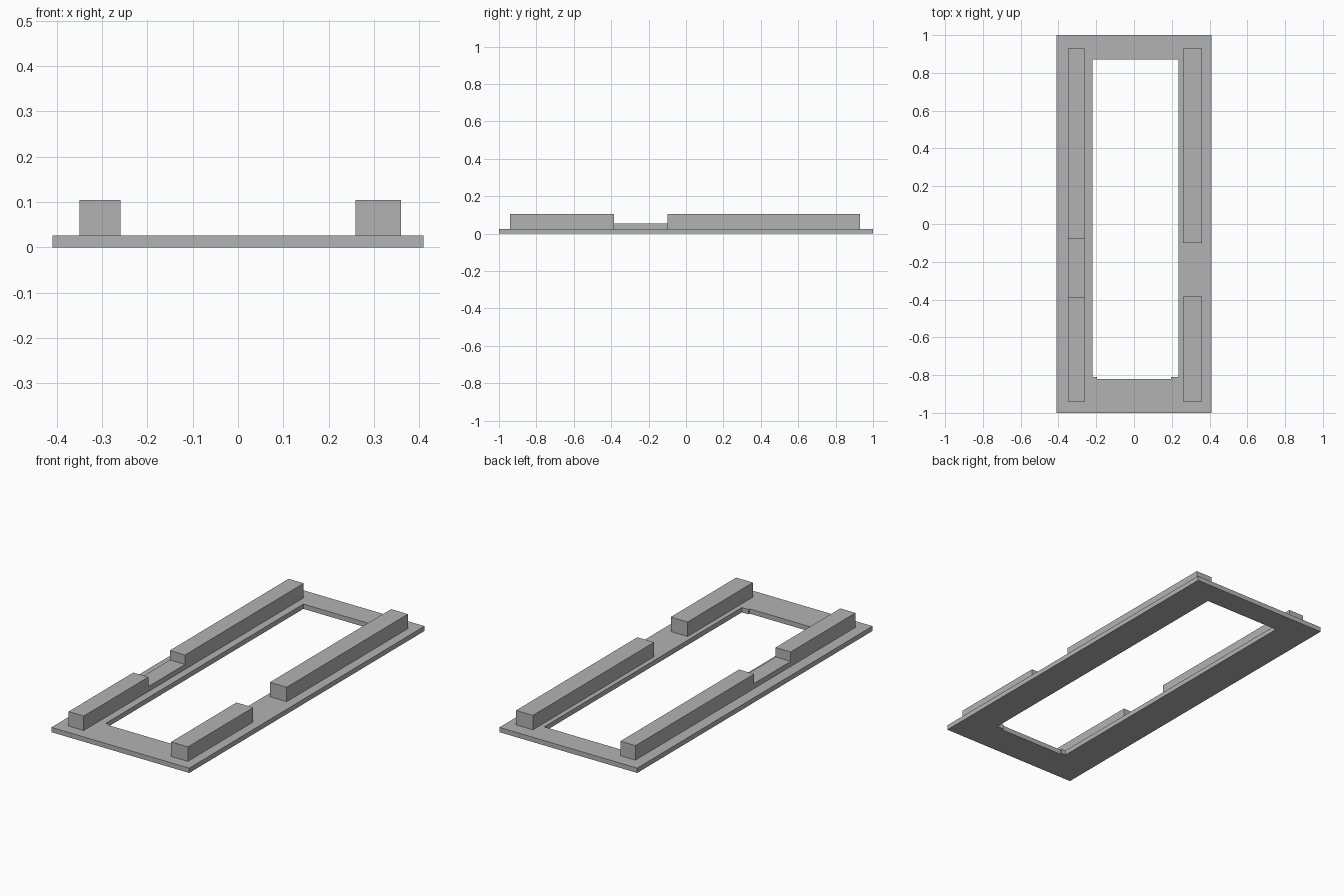
import bpy
import bmesh

cube = bpy.data.objects.get("Cube")
if cube:
    bpy.data.objects.remove(cube, do_unlink=True)

GREY = (0.45, 0.45, 0.45, 1)
grey = bpy.data.materials.new("plain grey")
grey.use_nodes = True
grey.diffuse_color = GREY
grey.node_tree.nodes["Principled BSDF"].inputs["Base Color"].default_value = GREY

BASE_TOP, LINK_TOP, RAIL_TOP = 0.026, 0.053, 0.104


def prism(name, loops, bottom, top):
    """Extrude a flat outline (with optional hole loops) from bottom to top."""
    bm = bmesh.new()
    for loop in loops:
        verts = [bm.verts.new((x, y, bottom)) for x, y in loop]
        for a, b in zip(verts, verts[1:] + verts[:1]):
            bm.edges.new((a, b))
    bmesh.ops.triangle_fill(bm, use_beauty=True, edges=bm.edges[:])
    extruded = bmesh.ops.extrude_face_region(bm, geom=bm.faces[:], use_keep_orig=True)
    moved = [g for g in extruded["geom"] if isinstance(g, bmesh.types.BMVert)]
    bmesh.ops.translate(bm, verts=moved, vec=(0, 0, top - bottom))
    bmesh.ops.recalc_face_normals(bm, faces=bm.faces[:])
    mesh = bpy.data.meshes.new(name)
    bm.to_mesh(mesh)
    bm.free()
    mesh.materials.append(grey)
    obj = bpy.data.objects.new(name, mesh)
    bpy.context.collection.objects.link(obj)
    return obj


def rect(x0, x1, y0, y1):
    return [(x0, y0), (x1, y0), (x1, y1), (x0, y1)]


# Flat frame, with small steps in the front corners of its opening
opening = [(-0.22, 0.87), (-0.22, -0.81), (-0.195, -0.81), (-0.195, -0.82),
           (0.195, -0.82), (0.195, -0.81), (0.235, -0.81), (0.235, 0.87)]
prism("base_frame", [rect(-0.41, 0.41, -1, 1), opening], 0, BASE_TOP)

# Raised rails on both sides, and the low link between the right-hand pair
right, left = (-0.35, -0.26), (0.26, 0.36)
for name, side, y0, y1, top in (
        ("right_front_rail", right, -0.94, -0.39, RAIL_TOP),
        ("right_rail_link", right, -0.39, -0.08, LINK_TOP),
        ("right_back_rail", right, -0.08, 0.93, RAIL_TOP),
        ("left_front_rail", left, -0.94, -0.385, RAIL_TOP),
        ("left_back_rail", left, -0.10, 0.93, RAIL_TOP)):
    prism(name, [rect(*side, y0, y1)], BASE_TOP, top)
